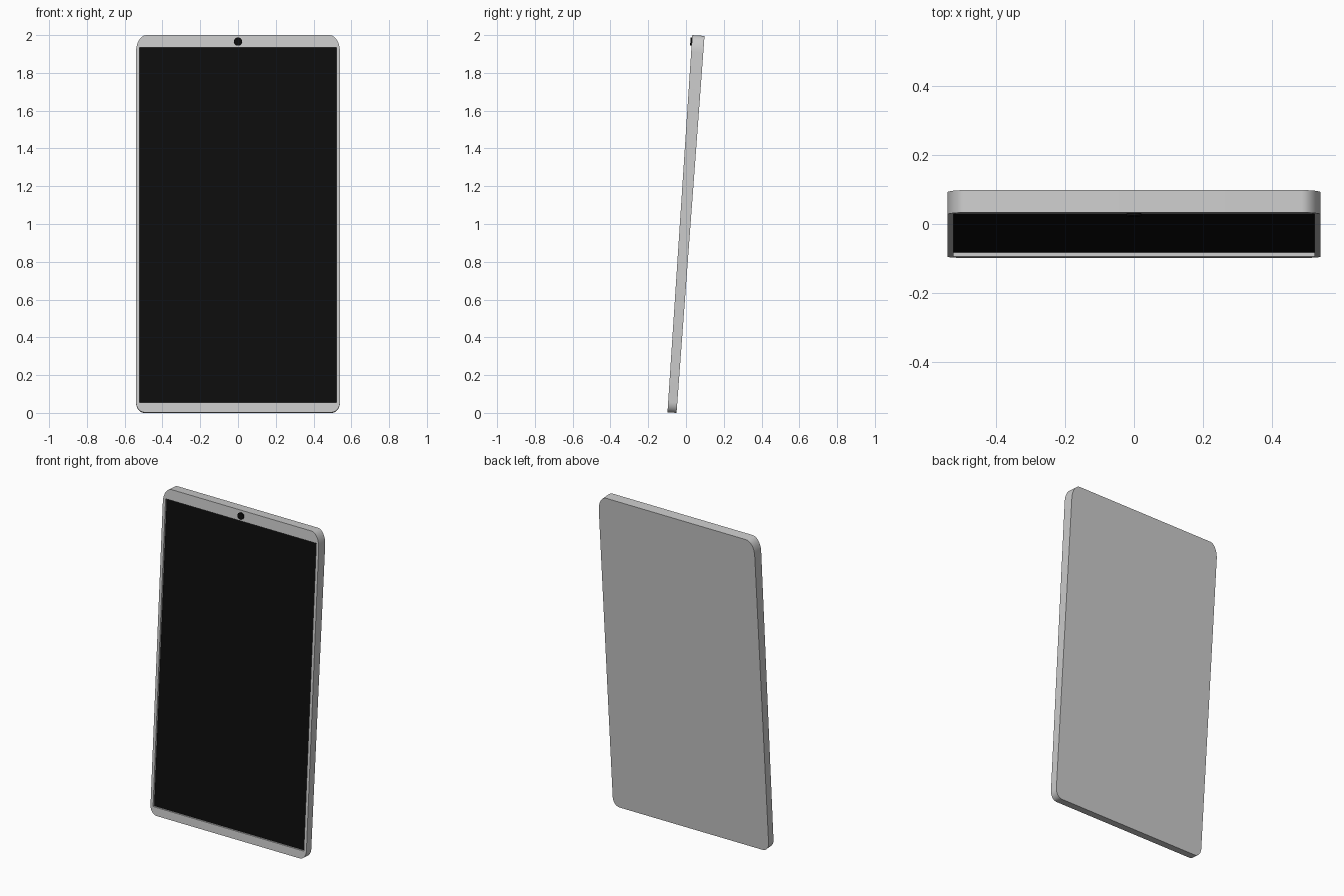
import bpy, bmesh, math
from mathutils import Matrix

if "Cube" in bpy.data.objects:
    bpy.data.objects.remove(bpy.data.objects["Cube"])

TILT = math.radians(3.76)
LENGTH = 2.001
HALF_W = 0.54
T_BOTTOM, T_TOP = 0.048, 0.065          # casing thickens towards the top
RECESS = 0.012
SCREEN = (0.522, 0.051, 1.935)          # half width, bottom, top

# Local frame: x across, y into the depth, z up along the front face
FRAME = Matrix.Translation((0, -0.098, 0.0032)) @ Matrix.Rotation(-TILT, 4, 'X')


def add_object(name, bm, material=None):
    bmesh.ops.recalc_face_normals(bm, faces=bm.faces)
    mesh = bpy.data.meshes.new(name)
    bm.to_mesh(mesh)
    bm.free()
    ob = bpy.data.objects.new(name, mesh)
    bpy.context.collection.objects.link(ob)
    ob.matrix_world = FRAME
    if material:
        mesh.materials.append(material)
    return ob


def extrude_outline(outline, front, back):
    """Prism from (x, z) points; front and back give the depth at each z."""
    bm = bmesh.new()
    a = [bm.verts.new((x, front(z), z)) for x, z in outline]
    b = [bm.verts.new((x, back(z), z)) for x, z in outline]
    bm.faces.new(a)
    bm.faces.new(b[::-1])
    n = len(a)
    for i in range(n):
        j = (i + 1) % n
        bm.faces.new((a[i], b[i], b[j], a[j]))
    return bm


def rounded_outline(steps=10):
    """Slab outline with elliptical corners, larger at the top."""
    pts = []
    for quarter, (sx, top) in enumerate([(1, True), (-1, True), (-1, False), (1, False)]):
        rx, rz = (0.055, 0.09) if top else (0.045, 0.055)
        cx = sx * (HALF_W - rx)
        cz = LENGTH - rz if top else rz
        for k in range(steps + 1):
            ang = math.pi / 2 * (quarter + k / steps)
            pts.append((cx + rx * math.cos(ang), cz + rz * math.sin(ang)))
    return pts


def smooth(ob):
    bpy.ops.object.select_all(action='DESELECT')
    ob.select_set(True)
    bpy.context.view_layer.objects.active = ob
    bpy.ops.object.shade_smooth_by_angle(angle=math.radians(30))


black = bpy.data.materials.new("black_glass")
black.diffuse_color = (0.004, 0.004, 0.004, 1)
black.use_nodes = True
black.node_tree.nodes["Principled BSDF"].inputs["Base Color"].default_value = black.diffuse_color

w, z0, z1 = SCREEN
rect = [(w, z0), (w, z1), (-w, z1), (-w, z0)]

# Casing with a recess for the screen
casing = add_object("casing", extrude_outline(
    rounded_outline(), lambda z: 0.0,
    lambda z: T_BOTTOM + (T_TOP - T_BOTTOM) * z / LENGTH))
cutter = add_object("recess_cutter", extrude_outline(
    rect, lambda z: -0.05, lambda z: RECESS + 0.001))
cutter.hide_render = True
bpy.context.view_layer.objects.active = casing
cut = casing.modifiers.new("recess", 'BOOLEAN')
cut.operation = 'DIFFERENCE'
cut.solver = 'EXACT'
cut.object = cutter
bpy.ops.object.modifier_apply(modifier=cut.name)
bpy.data.objects.remove(cutter)
smooth(casing)

# Screen panel on the recess floor
add_object("screen", extrude_outline(
    rect, lambda z: RECESS, lambda z: RECESS + 0.003), black)

# Round camera lens above the screen
circle = [(0.021 * math.cos(t * math.tau / 32), 1.967 + 0.021 * math.sin(t * math.tau / 32))
          for t in range(32)]
lens = add_object("camera_lens", extrude_outline(
    circle, lambda z: -0.008, lambda z: 0.004), black)
smooth(lens)
